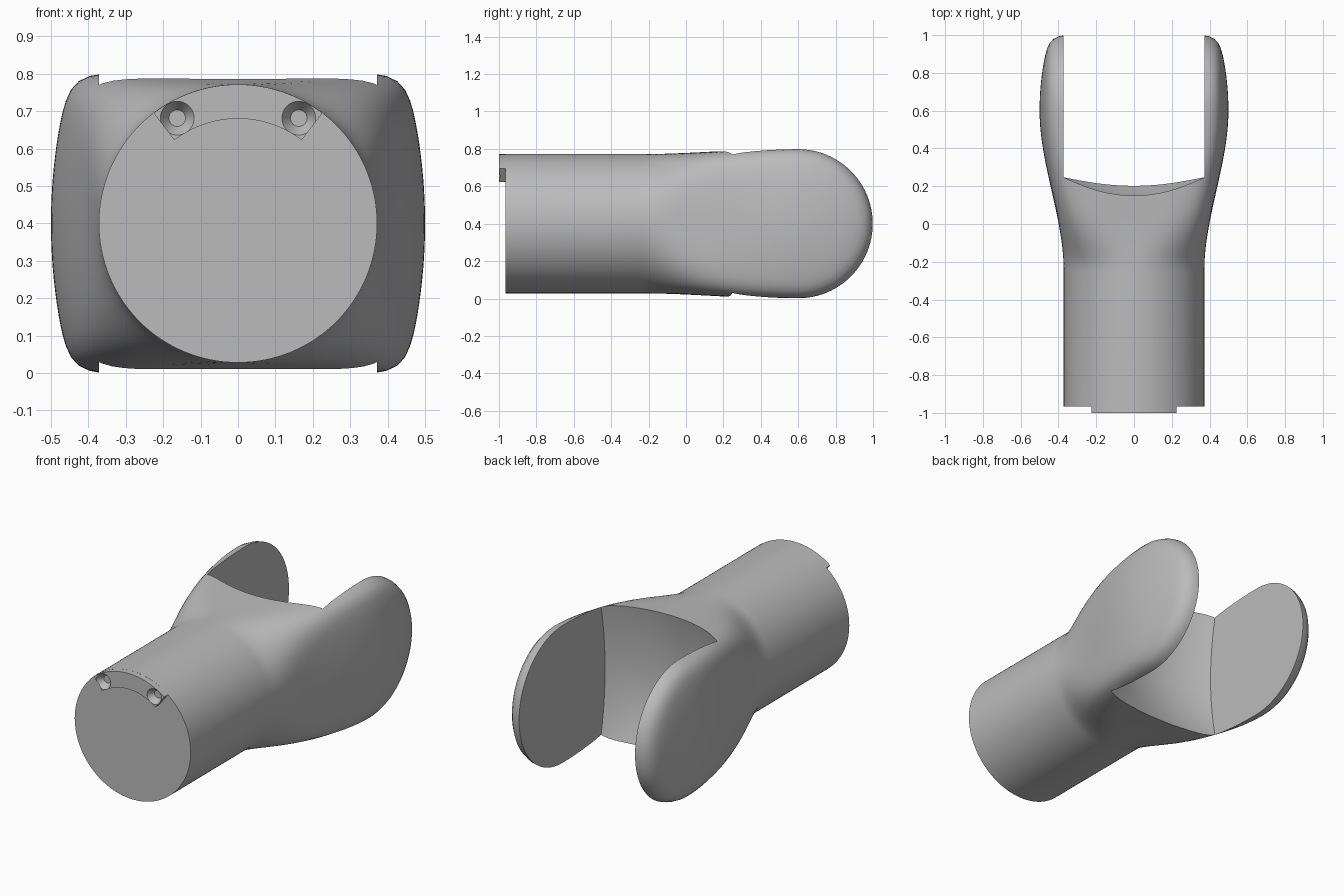
import bpy, bmesh, math

CENTRE = 0.4          # height of the main axis
RADIUS = 0.372        # tube radius and half width of the slot
START, PIVOT = -0.965, 0.6
SIDES = 128

if "Cube" in bpy.data.objects:
    bpy.data.objects.remove(bpy.data.objects["Cube"], do_unlink=True)

grey = bpy.data.materials.new("plain grey")
grey.use_nodes = True
grey.diffuse_color = (0.5, 0.5, 0.5, 1)
grey.node_tree.nodes["Principled BSDF"].inputs["Base Color"].default_value = (0.5, 0.5, 0.5, 1)


def make(name, bm):
    bmesh.ops.recalc_face_normals(bm, faces=bm.faces)
    mesh = bpy.data.meshes.new(name)
    bm.to_mesh(mesh)
    bm.free()
    mesh.materials.append(grey)
    obj = bpy.data.objects.new(name, mesh)
    bpy.context.collection.objects.link(obj)
    return obj


def activate(obj):
    bpy.ops.object.select_all(action='DESELECT')
    obj.select_set(True)
    bpy.context.view_layer.objects.active = obj


def cut(obj, cutter):
    cutter.hide_render = True
    mod = obj.modifiers.new("cut", 'BOOLEAN')
    mod.operation = 'DIFFERENCE'
    mod.solver = 'EXACT'
    mod.object = cutter
    activate(obj)
    bpy.ops.object.modifier_apply(modifier=mod.name)
    bpy.data.objects.remove(cutter, do_unlink=True)


def section(y):
    """Cross-section blending from a circle to a bulged rounded box."""
    t = min(max((y + 0.25) / 0.85, 0), 1)
    t = t * t * (3 - 2 * t)
    w, h = RADIUS + 0.128 * t, RADIUS + 0.031 * t
    n, bulge = 2 + 10 * t, 0.055 * t
    points = []
    for i in range(SIDES):
        a = 2 * math.pi * i / SIDES
        c, s = math.cos(a), math.sin(a)
        r = (abs(c) ** n + abs(s) ** n) ** (-1 / n)
        points.append((r * c * (w - bulge * (r * s) ** 2), r * s * h))
    return points


# Body: tube swelling into the fork, then swept round the pivot for the ends
rings = [[(x, START, z) for x, z in section(START)]]
for i in range(33):
    y = -0.25 + (PIVOT + 0.25) * i / 32
    rings.append([(x, y, z) for x, z in section(y)])
for i in range(1, 25):
    a = math.pi / 2 * i / 24
    rings.append([(x, PIVOT + abs(z) * math.sin(a), z * math.cos(a))
                  for x, z in section(PIVOT)])

bm = bmesh.new()
loops = [[bm.verts.new((x, y, z + CENTRE)) for x, y, z in ring] for ring in rings]
bm.faces.new(loops[0])
for a, b in zip(loops, loops[1:]):
    for i in range(SIDES):
        j = (i + 1) % SIDES
        bm.faces.new((a[i], a[j], b[j], b[i]))
bmesh.ops.remove_doubles(bm, verts=bm.verts, dist=0.0001)
bmesh.ops.dissolve_degenerate(bm, edges=bm.edges, dist=0.00001)
body = make("fork_body", bm)


# Slot between the two cheeks, with a scooped floor
def floor_depth(x, z):
    u, v = x / RADIUS, (z - CENTRE) / 0.385
    y = 0.11 + 0.1 * u * u + 0.04 * v * v
    if v < 0:
        y += 0.05 * v * v * (1 - u * u)
    return y


bm = bmesh.new()
bmesh.ops.create_grid(bm, x_segments=24, y_segments=24, size=0.5)
for v in bm.verts:
    x, z = v.co.x * 2 * RADIUS, CENTRE + v.co.y
    v.co = (x, floor_depth(x, z), z)
back = bmesh.ops.extrude_face_region(bm, geom=bm.faces[:], use_keep_orig=True)
for v in back["geom"]:
    if isinstance(v, bmesh.types.BMVert):
        v.co.y = 1.2
cut(body, make("slot_cutter", bm))

# Raised arc plate on the front end
INNER, OUTER, SPAN = 0.28, 0.3715, math.radians(37.4)
bm = bmesh.new()
angles = [SPAN * (i / 16 - 1) for i in range(33)]
outline = [(OUTER, a) for a in angles] + [(INNER, a) for a in reversed(angles)]
face = bm.faces.new([bm.verts.new((r * math.sin(a), -1, CENTRE + r * math.cos(a)))
                     for r, a in outline])
solid = bmesh.ops.extrude_face_region(bm, geom=[face], use_keep_orig=True)
for v in solid["geom"]:
    if isinstance(v, bmesh.types.BMVert):
        v.co.y = START + 0.004
plate = make("arc_plate", bm)

# Countersunk screw holes
for side in (-1, 1):
    bm = bmesh.new()
    a = side * math.radians(30)
    bmesh.ops.create_cone(bm, cap_ends=True, segments=40, radius1=0.0485,
                          radius2=0.0175, depth=0.047)
    for v in bm.verts:
        x, y, z = v.co
        v.co = (x + 0.325 * math.sin(a), z - 0.9815, y + CENTRE + 0.325 * math.cos(a))
    cut(plate, make("hole_cutter", bm))

for obj in (body, plate):
    activate(obj)
    bpy.ops.object.shade_smooth_by_angle(angle=math.radians(35))
